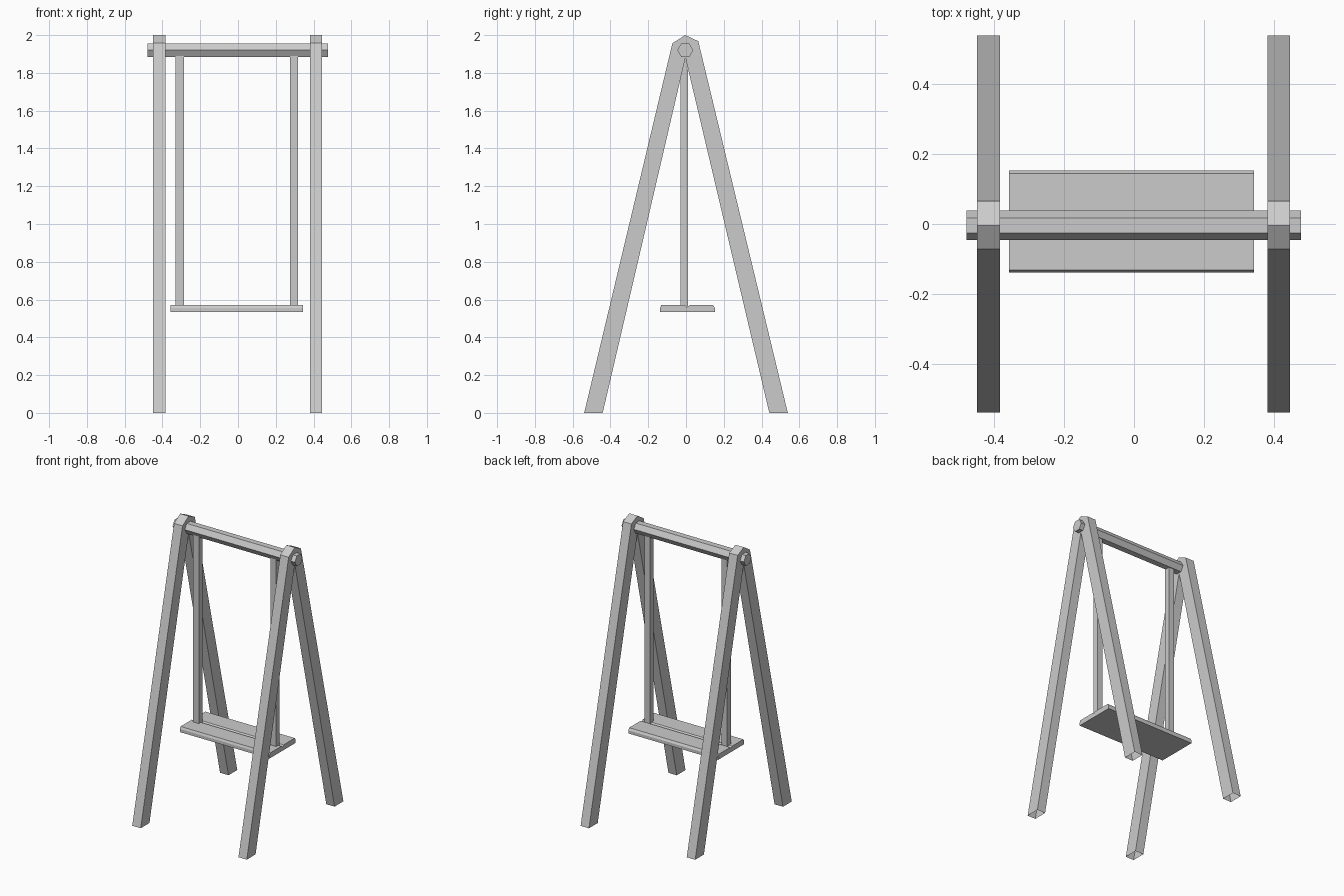
import bpy, bmesh, math

if "Cube" in bpy.data.objects:
    bpy.data.objects.remove(bpy.data.objects["Cube"])


def extrude_x(name, profile, x0, x1, open_floor=False):
    """Extrude a closed (y, z) outline from x0 to x1."""
    bm = bmesh.new()
    face = bm.faces.new([bm.verts.new((x0, y, z)) for y, z in profile])
    ext = bmesh.ops.extrude_face_region(bm, geom=[face], use_keep_orig=True)
    moved = [v for v in ext["geom"] if isinstance(v, bmesh.types.BMVert)]
    bmesh.ops.translate(bm, verts=moved, vec=(x1 - x0, 0, 0))
    bmesh.ops.recalc_face_normals(bm, faces=bm.faces)
    if open_floor:
        feet = [f for f in bm.faces if all(v.co.z < 1e-4 for v in f.verts)]
        bmesh.ops.delete(bm, geom=feet, context='FACES_ONLY')
    mesh = bpy.data.meshes.new(name)
    bm.to_mesh(mesh)
    bm.free()
    obj = bpy.data.objects.new(name, mesh)
    bpy.context.collection.objects.link(obj)
    return obj


# A-shaped side frames, hollow at the feet
frame = [(-0.539, 0), (-0.441, 0), (-0.003, 1.88), (0.441, 0), (0.539, 0),
         (0.065, 1.968), (-0.004, 2.0), (-0.072, 1.957)]
extrude_x("left_frame", frame, -0.449, -0.383, True)
extrude_x("right_frame", frame, 0.381, 0.446, True)

# Six-sided top bar
bar = [(-0.004 + 0.042 * math.cos(i * math.pi / 3),
        1.92 + 0.042 * math.sin(i * math.pi / 3)) for i in range(6)]
extrude_x("top_bar", bar, -0.479, 0.477)

# Square hangers
hanger = [(-0.029, 0.555), (0.011, 0.555), (0.011, 1.92), (-0.029, 1.92)]
extrude_x("left_hanger", hanger, -0.33, -0.286)
extrude_x("right_hanger", hanger, 0.275, 0.318)

# Seat plank with chamfered edges and a shallow centre groove
seat = [(-0.138, 0.533), (0.153, 0.533), (0.153, 0.555), (0.144, 0.57),
        (0.018, 0.57), (0.006, 0.56), (-0.006, 0.57),
        (-0.131, 0.57), (-0.138, 0.555)]
extrude_x("seat", seat, -0.357, 0.343)
